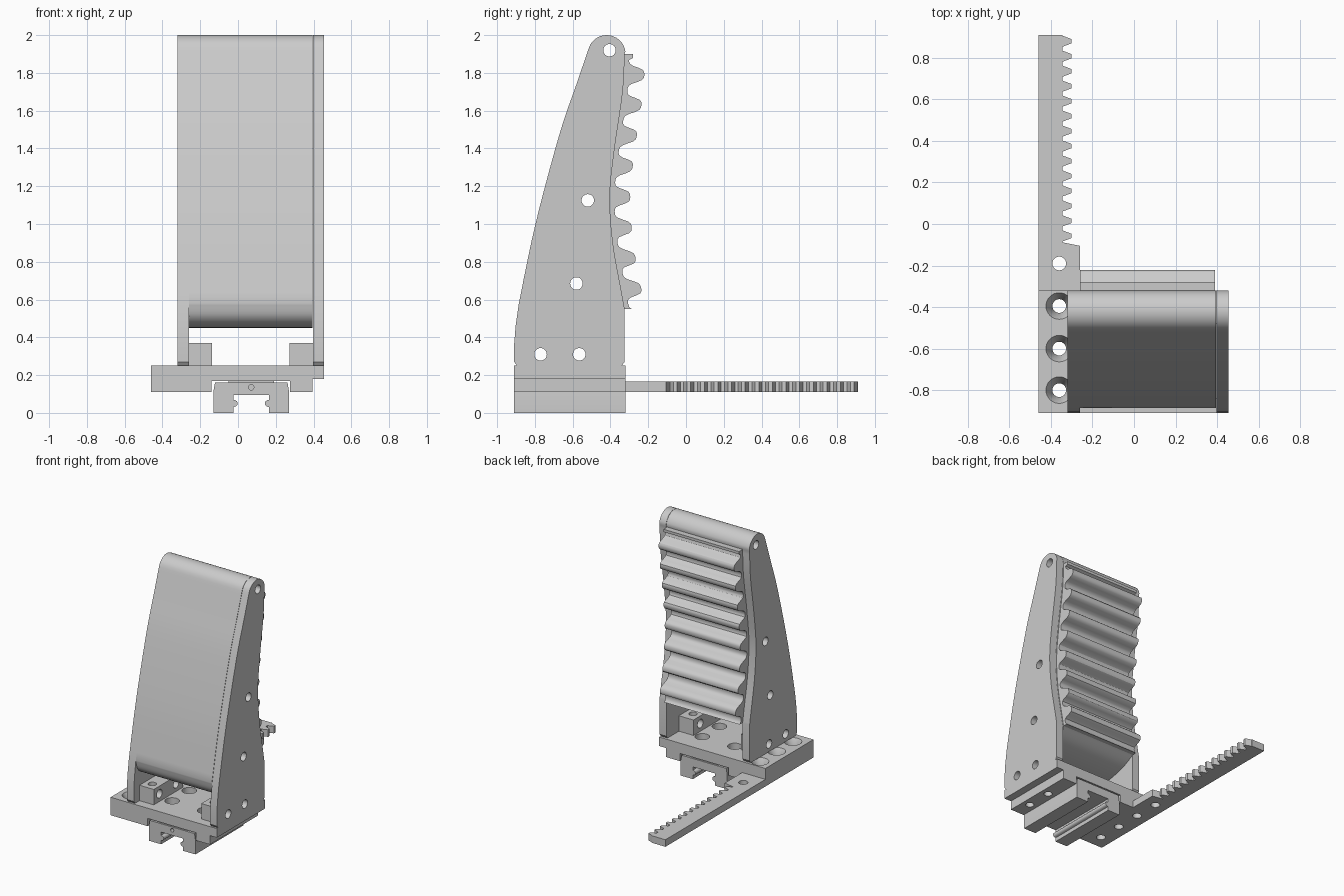
import bpy, bmesh, math
from mathutils import Vector, Matrix

if "Cube" in bpy.data.objects:
    bpy.data.objects.remove(bpy.data.objects["Cube"])


def place(axis, u, v, d):
    return {'x': (d, u, v), 'y': (u, d, v), 'z': (u, v, d)}[axis]


def prism(name, pts, axis, a, b):
    """Extrude a closed 2D outline along an axis from a to b."""
    bm = bmesh.new()
    lo = [bm.verts.new(place(axis, u, v, a)) for u, v in pts]
    hi = [bm.verts.new(place(axis, u, v, b)) for u, v in pts]
    n = len(pts)
    bm.faces.new(lo)
    bm.faces.new(hi)
    for i in range(n):
        j = (i + 1) % n
        bm.faces.new((lo[i], lo[j], hi[j], hi[i]))
    bmesh.ops.recalc_face_normals(bm, faces=bm.faces)
    me = bpy.data.meshes.new(name)
    bm.to_mesh(me)
    bm.free()
    ob = bpy.data.objects.new(name, me)
    bpy.context.collection.objects.link(ob)
    return ob


def rect(u0, u1, v0, v1):
    return [(u0, v0), (u1, v0), (u1, v1), (u0, v1)]


def arc(cu, cv, r, a0, a1, n):
    return [(cu + r * math.cos(math.radians(a0 + (a1 - a0) * i / n)),
             cv + r * math.sin(math.radians(a0 + (a1 - a0) * i / n))) for i in range(n + 1)]


def spline(pts, steps=5):
    """Smooth curve through the points."""
    p = [pts[0]] + pts + [pts[-1]]
    out = []
    for i in range(1, len(p) - 2):
        a, b, c, d = (Vector(q) for q in p[i - 1:i + 3])
        for k in range(steps):
            t = k / steps
            q = 0.5 * (2 * b + (c - a) * t + (2 * a - 5 * b + 4 * c - d) * t ** 2
                       + (3 * b - a - 3 * c + d) * t ** 3)
            out.append(tuple(q))
    return out + [pts[-1]]


def drill(ob, axis, holes, d0, d1, r0=0.033, r1=None):
    """Cut round or conical holes running along an axis."""
    r1 = r1 or r0
    rot = {'x': Matrix.Rotation(math.pi / 2, 4, 'Y'), 'y': Matrix.Rotation(-math.pi / 2, 4, 'X'),
           'z': Matrix.Identity(4)}[axis]
    bm = bmesh.new()
    for u, v in holes:
        m = Matrix.Translation(place(axis, u, v, (d0 + d1) / 2)) @ rot
        bmesh.ops.create_cone(bm, cap_ends=True, segments=32, radius1=r0, radius2=r1,
                              depth=d1 - d0, matrix=m)
    me = bpy.data.meshes.new("hole_cutter")
    bm.to_mesh(me)
    bm.free()
    cutter = bpy.data.objects.new("hole_cutter", me)
    cutter.hide_render = True
    bpy.context.collection.objects.link(cutter)
    mod = ob.modifiers.new("holes", 'BOOLEAN')
    mod.operation, mod.solver, mod.object = 'DIFFERENCE', 'EXACT', cutter
    bpy.context.view_layer.objects.active = ob
    bpy.ops.object.modifier_apply(modifier=mod.name)
    bpy.data.objects.remove(cutter)


# Shared finger outline (y, z)
back = spline([(-0.325, 1.9), (-0.335, 1.7), (-0.378, 1.4), (-0.403, 1.15),
               (-0.387, 0.9), (-0.343, 0.65), (-0.325, 0.55)])
front = spline([(-0.885, 0.58), (-0.797, 1.0), (-0.67, 1.475), (-0.58, 1.74), (-0.515, 1.93)])
cap = arc(-0.42, 1.9, 0.1, 150, 8, 14)
upper = front + cap + back
pins = [(-0.405, 1.92), (-0.52, 1.125), (-0.58, 0.685)]
screws = [(-0.77, 0.31), (-0.565, 0.31)]

# Side plates
plate = upper + [(-0.325, 0.27), (-0.34, 0.25), (-0.895, 0.25), (-0.91, 0.27),
                 (-0.91, 0.36), (-0.902, 0.46)]
for name, a, b in (("left_side_plate", -0.32, -0.26), ("right_side_plate", 0.397, 0.455)):
    drill(prism(name, plate, 'x', a, b), 'x', pins + screws, a - 0.1, b + 0.1)

# Finger body with rounded underside
under = spline([(-0.325, 0.55), (-0.42, 0.50), (-0.55, 0.465), (-0.70, 0.45),
                (-0.81, 0.465), (-0.865, 0.51), (-0.885, 0.58)])
body = prism("finger_body", upper + under[1:-1], 'x', -0.26, 0.395)
drill(body, 'x', pins, -0.4, 0.5)


# Wavy grip pad
def back_y(z):
    for (y0, z0), (y1, z1) in zip(back, back[1:]):
        if z1 <= z <= z0:
            return y0 + (y1 - y0) * (z0 - z) / (z0 - z1)
    return back[-1][0]


zs = [1.9 - 1.35 * i / 128 for i in range(129)]
wave = []
for z in zs:
    s = math.cos((z - 1.79) * 2 * math.pi / 0.1615)
    offset = 0.045 if z > 1.871 else 0.066 + 0.042 * math.tanh(1.8 * s) / math.tanh(1.8)
    wave.append((back_y(z) + offset, z))
inner = [(back_y(z) - 0.01, z) for z in reversed(zs[::8])]
prism("grip_pad", wave + inner, 'x', -0.26, 0.39)

# Base plate, stepped underneath
base = prism("base_plate", [(-0.46, 0.165), (-0.26, 0.165), (-0.26, 0.11), (-0.14, 0.11),
                            (-0.14, 0.17), (0.275, 0.17), (0.275, 0.11), (0.395, 0.11),
                            (0.395, 0.18), (0.455, 0.18), (0.455, 0.25), (-0.46, 0.25)],
             'y', -0.91, -0.32)
rack_holes = [(-0.36, y) for y in (-0.8, -0.6, -0.395)]
drill(base, 'z', rack_holes, 0.1, 0.3)
drill(base, 'z', rack_holes, 0.19, 0.252, 0.033, 0.065)
slider_holes = [(x, y) for x in (-0.07, 0.21) for y in (-0.71, -0.5)]
drill(base, 'z', slider_holes, 0.1, 0.3, 0.03)
drill(base, 'z', slider_holes, 0.2, 0.3, 0.052)
drill(base, 'z', [(0.335, y) for y in (-0.77, -0.565)], 0.05, 0.3, 0.03)

# Mounting blocks between the plates
for name, a, b in (("left_mount_block", -0.26, -0.137), ("right_mount_block", 0.272, 0.397)):
    block = prism(name, rect(-0.84, -0.48, 0.25, 0.37), 'x', a, b)
    drill(block, 'x', screws, a - 0.1, b + 0.1)
    drill(block, 'z', [((a + b) / 2, y) for y in (-0.77, -0.565)], 0.2, 0.4, 0.03)

# Toothed rack
pitch = 0.0721
rack_pts = [(-0.46, -0.91), (-0.26, -0.91), (-0.26, -0.105), (-0.345, -0.088)]
for i in range(14):
    y = 0.88 - pitch * (13 - i)
    rack_pts += [(-0.345, y - 0.027), (-0.3, y - 0.01), (-0.3, y + 0.01), (-0.345, y + 0.027)]
rack_pts += [(-0.345, 0.91), (-0.46, 0.91)]
rack = prism("gear_rack", rack_pts, 'z', 0.11, 0.165)
drill(rack, 'z', rack_holes + [(-0.36, -0.19)], 0.05, 0.2)

# Linear slider carriage with ball grooves
slider_pts = [(-0.13, 0), (-0.025, 0), (-0.025, 0.03)] + arc(-0.02, 0.05, 0.018, -90, 90, 8) \
    + [(-0.025, 0.07), (-0.025, 0.095), (0.165, 0.095), (0.165, 0.07)] \
    + arc(0.16, 0.05, 0.018, 90, 270, 8) + [(0.165, 0.03), (0.165, 0), (0.27, 0),
                                            (0.27, 0.115), (0.262, 0.16), (-0.122, 0.16), (-0.13, 0.115)]
slider = prism("slider_carriage", slider_pts, 'y', -0.91, -0.32)
drill(slider, 'y', [(0.07, 0.135)], -0.95, -0.87, 0.014)
prism("slider_shim", rect(-0.05, 0.19, 0.16, 0.17), 'y', -0.9, -0.33)

# Smooth shading with sharp edges kept
for ob in list(bpy.context.scene.objects):
    bpy.ops.object.select_all(action='DESELECT')
    ob.select_set(True)
    bpy.context.view_layer.objects.active = ob
    bpy.ops.object.shade_smooth_by_angle(angle=math.radians(30))
